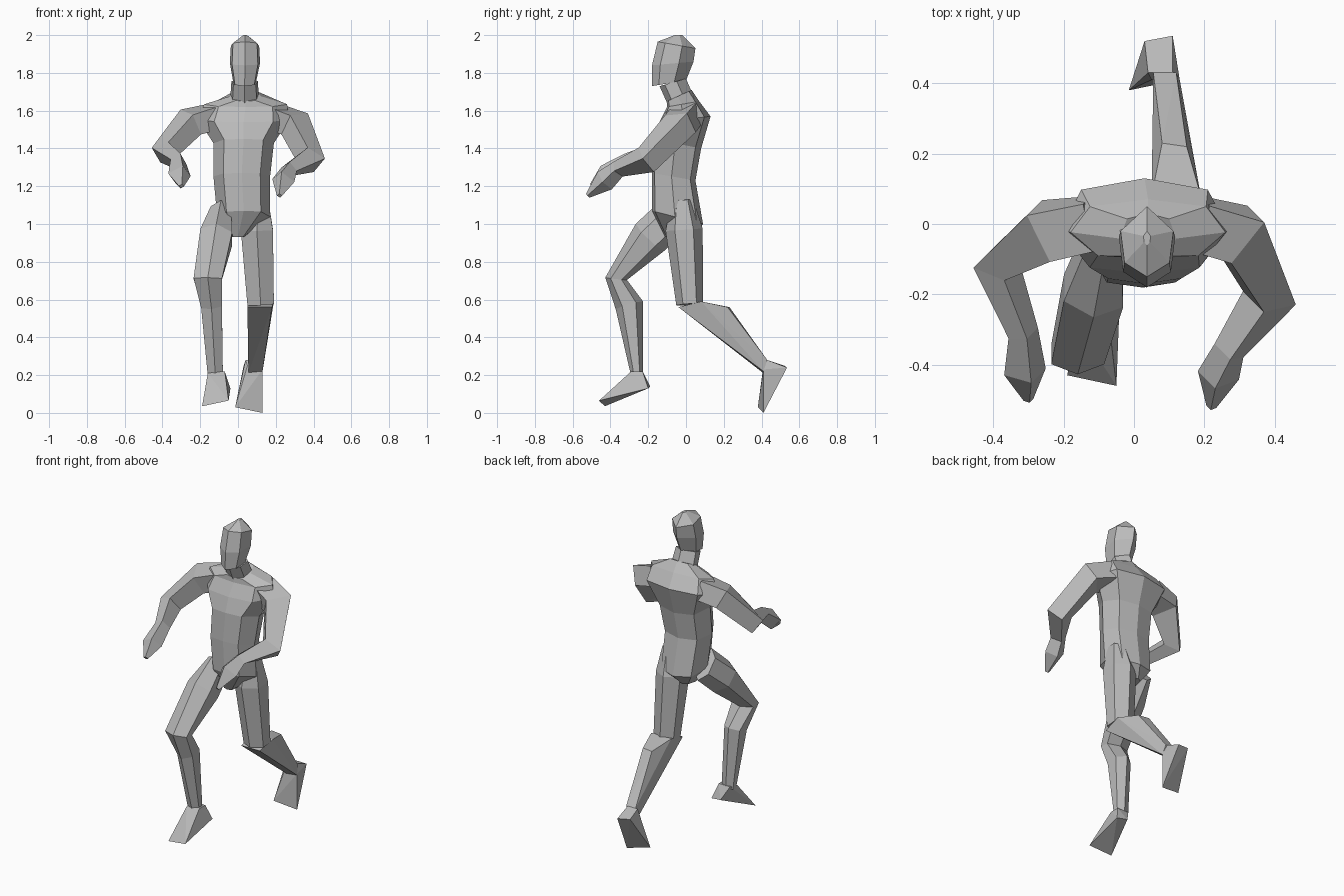
import bpy, bmesh, math
from mathutils import Vector

cube = bpy.data.objects.get("Cube")
if cube:
    bpy.data.objects.remove(cube)

grey = bpy.data.materials.new("plain grey")
grey.use_nodes = True
colour = (0.5, 0.5, 0.5, 1)
grey.diffuse_color = colour
grey.node_tree.nodes["Principled BSDF"].inputs["Base Color"].default_value = colour


def finish(name, bm):
    """Turn a bmesh into a grey flat-shaded object."""
    bmesh.ops.recalc_face_normals(bm, faces=bm.faces)
    mesh = bpy.data.meshes.new(name)
    bm.to_mesh(mesh)
    bm.free()
    mesh.materials.append(grey)
    bpy.context.collection.objects.link(bpy.data.objects.new(name, mesh))


def skin(name, rings):
    """Join equal rings of points into a closed faceted tube."""
    bm = bmesh.new()
    loops = [[bm.verts.new(point) for point in ring] for ring in rings]
    count = len(loops[0])
    for lower, upper in zip(loops, loops[1:]):
        for i in range(count):
            j = (i + 1) % count
            bm.faces.new((lower[i], lower[j], upper[j], upper[i]))
    bm.faces.new(loops[0])
    bm.faces.new(loops[-1])
    finish(name, bm)


def body(name, half_outline, sections):
    """Sections: centre x, half width, front y, back y, front z, back z.
    The outline runs front to back on one side and is mirrored."""
    mirrored = [(-u, v) for u, v in reversed(half_outline)]
    outline = [(0, 0)] + half_outline + [(0, 1)] + mirrored
    rings = []
    for centre, half_width, front, back, front_z, back_z in sections:
        rings.append([(centre + u * half_width,
                       front + v * (back - front),
                       front_z + v * (back_z - front_z)) for u, v in outline])
    skin(name, rings)


def limb(name, side, sides, path):
    """Path: x, y, z, half width along side, half depth.
    Rings at bends lie on the plane that halves the angle."""
    points = [Vector(joint[:3]) for joint in path]
    steps = [(b - a).normalized() for a, b in zip(points, points[1:])]
    rings = []
    for i, (centre, joint) in enumerate(zip(points, path)):
        tangent = sum(steps[max(i - 1, 0):i + 1], Vector()).normalized()
        depth = tangent.cross(Vector(side)).normalized()
        across = depth.cross(tangent)
        grow = 1 / math.cos(math.pi / sides)
        ring = []
        for k in range(sides):
            angle = math.tau * (k + 0.5) / sides
            ring.append(centre + across * joint[3] * grow * math.cos(angle)
                        + depth * joint[4] * grow * math.sin(angle))
        rings.append(ring)
    skin(name, rings)


def hull(name, points):
    """Faceted wedge wrapped around a few corner points."""
    bm = bmesh.new()
    for point in points:
        bm.verts.new(point)
    bmesh.ops.convex_hull(bm, input=bm.verts)
    finish(name, bm)


# Torso, from groin to neck base
body("torso", [(.65, .06), (1, .45), (.75, .88)], [
    (0, .04, -.11, .04, .93, .94),
    (.03, .14, -.18, .09, 1.07, 1),
    (.02, .15, -.18, .05, 1.27, 1.23),
    (.03, .16, -.17, .08, 1.45, 1.4),
    (.03, .24, -.14, .13, 1.54, 1.57),
    (.04, .22, -.1, .07, 1.62, 1.65),
    (.04, .08, -.1, .03, 1.65, 1.71)])

# Neck and head
hexagon = [(.85, .2), (1, .65)]
body("neck", hexagon, [
    (.035, .075, -.1, .03, 1.64, 1.7),
    (.035, .07, -.14, 0, 1.73, 1.77)])
body("head", hexagon, [
    (.035, .06, -.18, 0, 1.73, 1.76),
    (.037, .08, -.18, .04, 1.84, 1.86),
    (.037, .075, -.15, .05, 1.965, 1.93),
    (.037, .01, -.06, -.02, 2, 2)])

# Arms, bent at the elbow with tapered hands
limb("right_arm", (1, -1, 0), 4, [
    (-.12, 0, 1.57, .07, .06), (-.25, -.02, 1.54, .075, .06),
    (-.39, -.12, 1.38, .05, .05), (-.315, -.31, 1.33, .03, .035),
    (-.31, -.42, 1.26, .045, .04), (-.3, -.5, 1.2, .01, .01)])
limb("left_arm", (1, 1, 0), 4, [
    (.18, 0, 1.57, .07, .06), (.3, -.03, 1.53, .075, .06),
    (.385, -.21, 1.34, .055, .055), (.27, -.36, 1.29, .03, .035),
    (.24, -.43, 1.23, .045, .04), (.22, -.52, 1.15, .01, .01)])

# Forward leg
limb("right_leg", (1, 0, 0), 6, [
    (-.09, -.06, 1.05, .055, .09), (-.115, -.19, .93, .085, .09),
    (-.16, -.37, .71, .075, .05), (-.14, -.3, .57, .055, .065),
    (-.12, -.26, .2, .04, .027)])
hull("right_foot", [
    (-.19, -.43, .035), (-.05, -.46, .065), (-.04, -.2, .13), (-.11, -.19, .14),
    (-.16, -.29, .21), (-.07, -.29, .22), (-.15, -.23, .22), (-.07, -.23, .22)])

# Trailing leg, knee down and heel raised
limb("left_thigh", (1, 0, 0), 6, [
    (.11, -.02, 1.13, .05, .05), (.1, -.01, .97, .085, .085),
    (.12, .02, .575, .07, .062)])
hull("left_shin", [
    (.05, -.04, .56), (.18, -.04, .56), (.05, .08, .59), (.19, .08, .59),
    (.08, .23, .56), (.15, .22, .56), (.055, .41, .21), (.13, .41, .22),
    (.055, .43, .28), (.12, .43, .28)])
hull("left_foot", [
    (-.015, .38, .03), (.13, .41, 0), (.05, .41, .25), (.13, .41, .23),
    (.04, .43, .28), (.11, .43, .28), (.03, .52, .25), (.11, .535, .24)])
